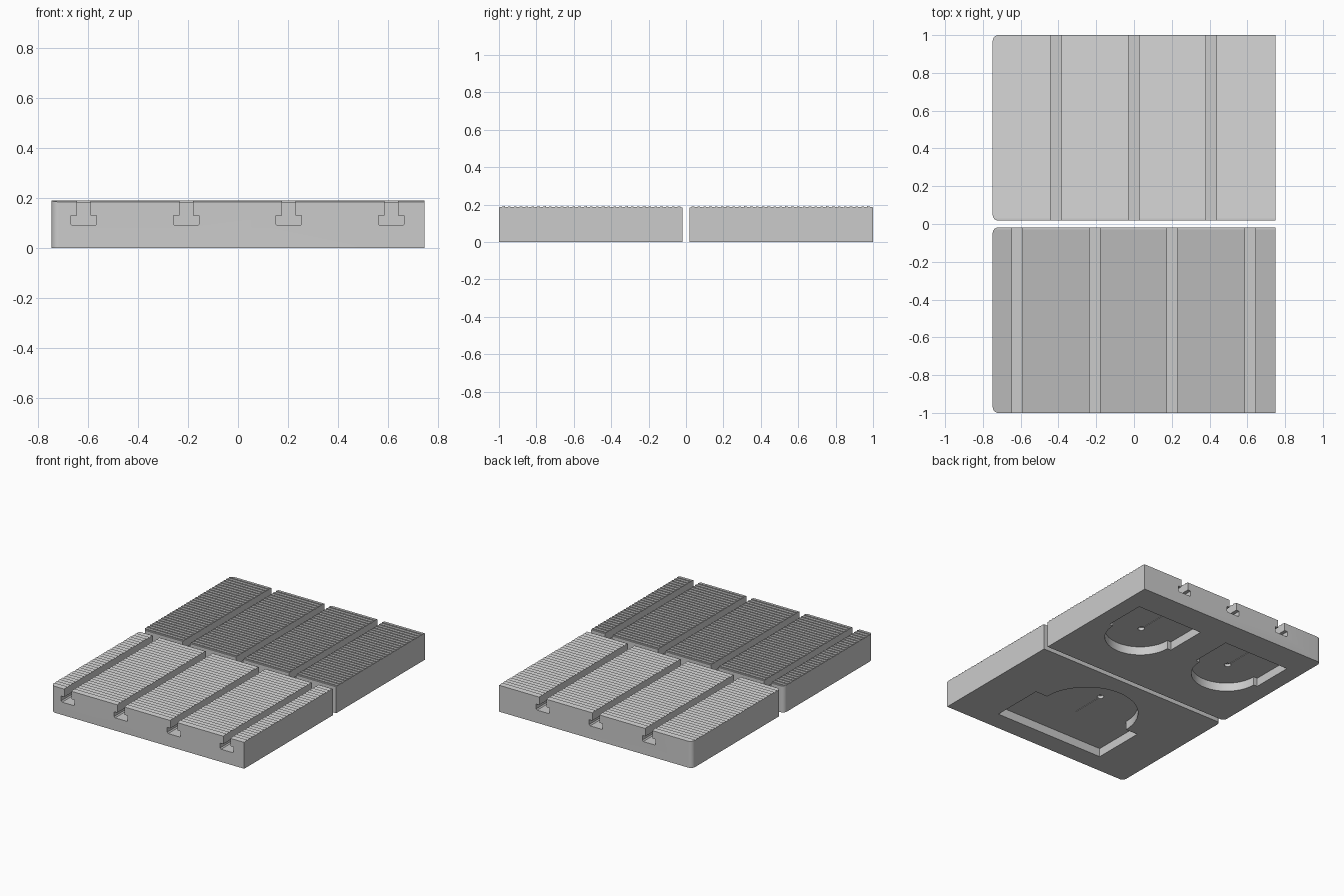
import bpy, bmesh, math
from mathutils import Vector

if "Cube" in bpy.data.objects:
    bpy.data.objects.remove(bpy.data.objects["Cube"])

HALF_W, Y_IN, Y_OUT = 0.748, 0.018, 1.0
TOP, TOOTH, PITCH = 0.191, 0.006, 0.0313
SLOT_PITCH, SLOT_SHIFT = 0.411, -0.002
RECESS = 0.06


def prism(name, points, offset):
    """Extrude a closed planar outline along an offset vector."""
    bm = bmesh.new()
    face = bm.faces.new([bm.verts.new(p) for p in points])
    ext = bmesh.ops.extrude_face_region(bm, geom=[face])
    verts = [v for v in ext["geom"] if isinstance(v, bmesh.types.BMVert)]
    bmesh.ops.translate(bm, verts=verts, vec=Vector(offset))
    bmesh.ops.recalc_face_normals(bm, faces=bm.faces)
    mesh = bpy.data.meshes.new(name)
    bm.to_mesh(mesh)
    bm.free()
    obj = bpy.data.objects.new(name, mesh)
    bpy.context.collection.objects.link(obj)
    return obj


def boolean(obj, cutter, operation="DIFFERENCE"):
    """Apply a boolean and discard the cutter."""
    cutter.hide_render = True
    mod = obj.modifiers.new("cut", "BOOLEAN")
    mod.operation, mod.solver, mod.object = operation, "EXACT", cutter
    bpy.context.view_layer.objects.active = obj
    bpy.ops.object.modifier_apply(modifier=mod.name)
    bpy.data.objects.remove(cutter)


def arc(cx, cy, r, a0, a1, n):
    return [(cx + r * math.cos(a0 + (a1 - a0) * i / n),
             cy + r * math.sin(a0 + (a1 - a0) * i / n)) for i in range(n + 1)]


def plate(name, side, slots):
    # sawtooth top, steps facing the gap between the plates
    low = TOP - TOOTH
    prof = [(Y_OUT, 0), (Y_IN, 0), (Y_IN, low)]
    for k in range(31, 0, -1):
        y = Y_OUT - k * PITCH
        if k == 31:
            prof.append((y, low))
        prof += [(y, TOP), (y + PITCH, low)]
    obj = prism(name, [(-HALF_W, side * y, z) for y, z in prof], (2 * HALF_W, 0, 0))

    # rounded vertical corners on the left edge
    r, x0 = 0.03, -HALF_W
    foot = [(1, Y_IN), (1, Y_OUT)]
    foot += arc(x0 + r, Y_OUT - r, r, math.pi / 2, math.pi, 8)
    foot += arc(x0 + r, Y_IN + r, r, math.pi, 1.5 * math.pi, 8)
    foot[0], foot[1] = (1, Y_IN), (1, Y_OUT)
    boolean(obj, prism("corner_cutter", [(x, side * y, -0.1) for x, y in foot],
                       (0, 0, 0.5)), "INTERSECT")

    # T-slots running front to back
    tee = [(0.028, 0.3), (0.028, 0.13), (0.052, 0.13), (0.052, 0.097), (0.045, 0.089)]
    tee += [(-x, z) for x, z in reversed(tee)]
    for s in slots:
        cx = s * SLOT_PITCH + SLOT_SHIFT
        boolean(obj, prism("slot_cutter", [(cx + x, -1.2, z) for x, z in tee], (0, 2.4, 0)))
    return obj


def recess(obj, cx, y_edge, y_mid, half_w, r, hole_y, line_y):
    """Pocket in the underside: a rectangle ending in a half disc."""
    s = 1 if y_mid > y_edge else -1
    pts = [(cx - half_w, y_edge), (cx + half_w, y_edge), (cx + half_w, y_mid)]
    pts += arc(cx, y_mid, r, 0, s * math.pi, 40) + [(cx - half_w, y_mid)]
    boolean(obj, prism("pocket_cutter", [(x, y, -0.1) for x, y in pts], (0, 0, 0.1 + RECESS)))
    # small keyhole: round hole with a thin groove
    hole = arc(cx, hole_y, 0.022, 0, 2 * math.pi, 24)[:-1]
    boolean(obj, prism("hole_cutter", [(x, y, -0.1) for x, y in hole], (0, 0, 0.18)))
    line = [(cx - 0.002, hole_y), (cx + 0.002, hole_y), (cx + 0.002, line_y), (cx - 0.002, line_y)]
    boolean(obj, prism("groove_cutter", [(x, y, -0.1) for x, y in line], (0, 0, 0.165)))


# front plate: four slots, one wide pocket
front = plate("front_jaw_plate", -1, (-1.5, -0.5, 0.5, 1.5))
recess(front, 0, -0.86, -0.48, 0.43, 0.335, -0.34, -0.59)

# back plate: three slots, two narrow pockets
back = plate("back_jaw_plate", 1, (-1, 0, 1))
for x in (-0.367, 0.367):
    recess(back, x, 0.80, 0.50, 0.26, 0.23, 0.51, 0.755)

# smooth only the rounded corners and arcs
for o in (front, back):
    bpy.ops.object.select_all(action="DESELECT")
    o.select_set(True)
    bpy.context.view_layer.objects.active = o
    bpy.ops.object.shade_smooth_by_angle(angle=math.radians(12))
